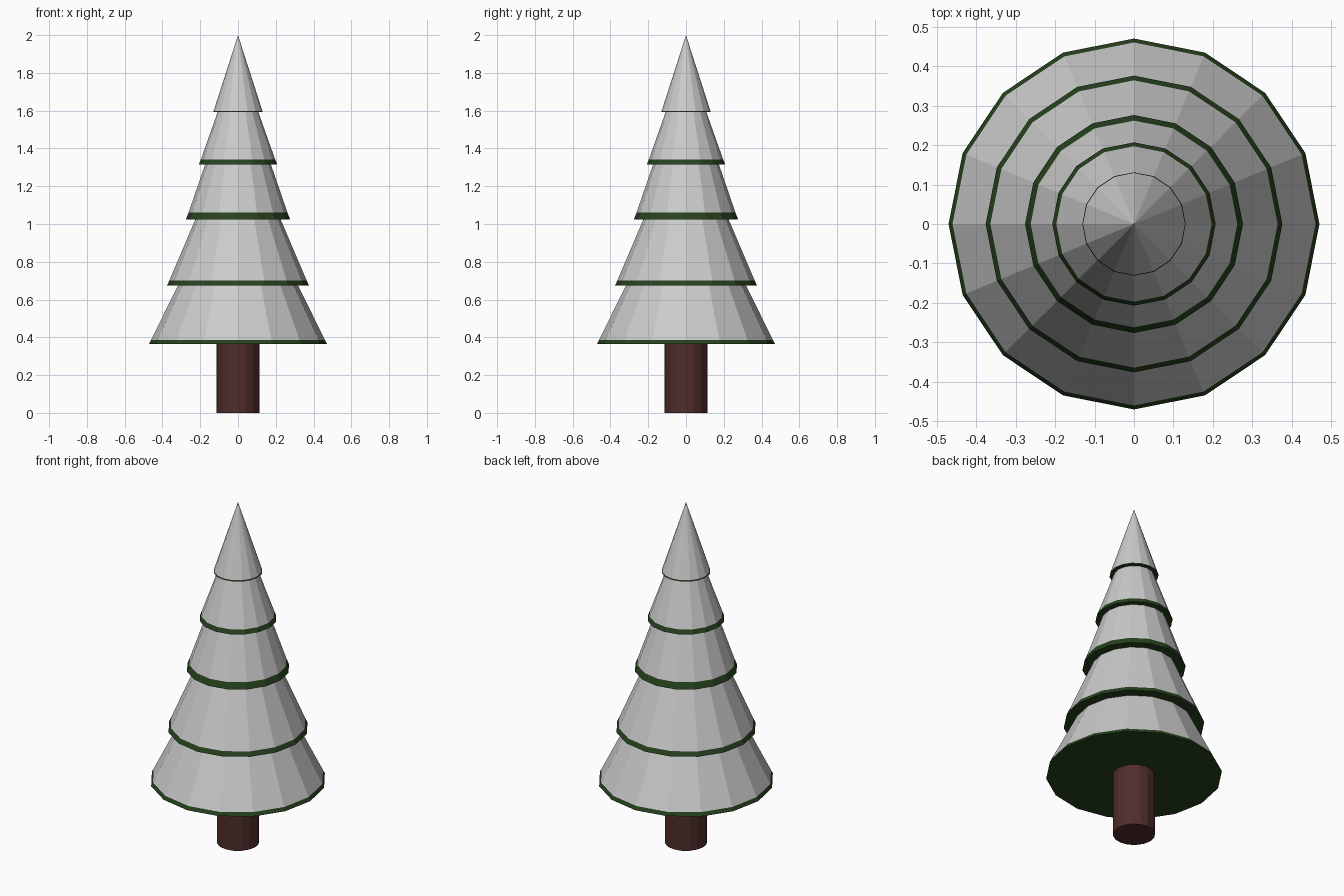
import bpy
import bmesh
from math import cos, sin, tau

if "Cube" in bpy.data.objects:
    bpy.data.objects.remove(bpy.data.objects["Cube"])

SIDES = 16


def material(name, rgb):
    mat = bpy.data.materials.new(name)
    mat.diffuse_color = (*rgb, 1)
    mat.use_nodes = True
    mat.node_tree.nodes["Principled BSDF"].inputs["Base Color"].default_value = mat.diffuse_color
    return mat


def lathe(name, profile, mat=None):
    """Flat-faced revolve of (radius, height) points; radius 0 closes to a point."""
    bm = bmesh.new()
    rings = []
    for r, z in profile:
        if r == 0:
            rings.append([bm.verts.new((0, 0, z))] * SIDES)
        else:
            rings.append([bm.verts.new((r * cos(tau * i / SIDES), r * sin(tau * i / SIDES), z))
                          for i in range(SIDES)])
    for low, high in zip(rings, rings[1:]):
        for i in range(SIDES):
            j = (i + 1) % SIDES
            corners = [low[i], low[j], high[j], high[i]]
            bm.faces.new(list(dict.fromkeys(corners)))
    mesh = bpy.data.meshes.new(name)
    bm.to_mesh(mesh)
    bm.free()
    obj = bpy.data.objects.new(name, mesh)
    bpy.context.collection.objects.link(obj)
    if mat:
        mesh.materials.append(mat)
    return obj


green = material("needles", (0.02, 0.054, 0.013))
brown = material("bark", (0.08, 0.027, 0.024))

# Trunk
lathe("trunk", [(0, 0), (0.113, 0), (0.113, 0.366), (0, 0.366)], brown)

# Tiers: underside inner radius, rim radius, rim height,
# snow edge radius and height, top radius and height
tiers = [
    (0.0, 0.470, 0.366, 0.460, 0.387, 0.318, 0.674),
    (0.318, 0.376, 0.674, 0.364, 0.700, 0.226, 1.024),
    (0.226, 0.276, 1.024, 0.262, 1.060, 0.174, 1.316),
    (0.174, 0.207, 1.316, 0.197, 1.341, 0.108, 1.592),
    (0.108, 0.131, 1.592, 0.129, 1.599, 0.0, 2.0),
]
for n, (inner, rim, z0, edge, z1, top, z2) in enumerate(tiers, 1):
    lathe(f"branches_{n}", [(inner, z0), (rim, z0), (edge, z1)], green)
    lathe(f"snow_{n}", [(edge, z1), (top, z2)])
